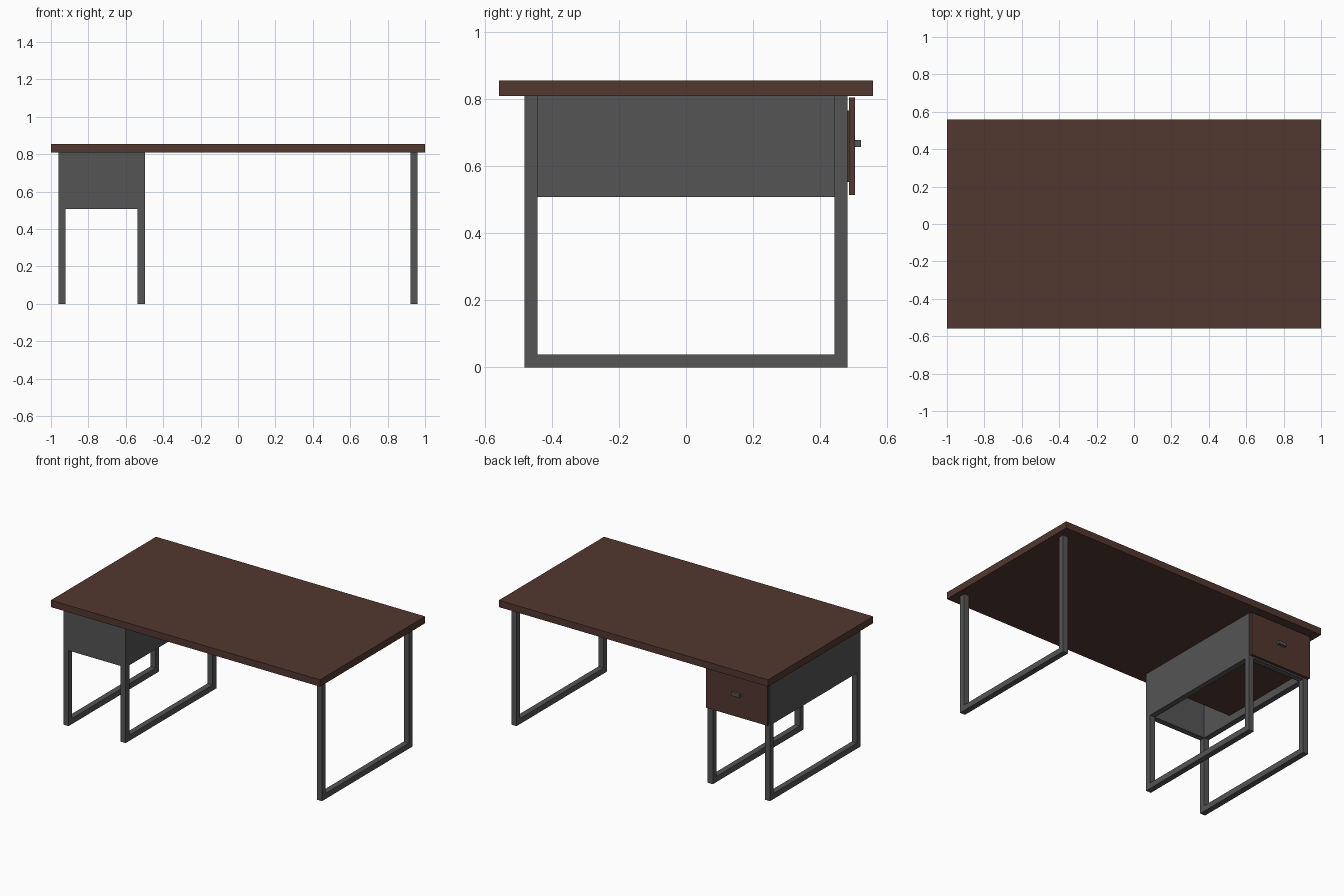
import bpy

if "Cube" in bpy.data.objects:
    bpy.data.objects.remove(bpy.data.objects["Cube"])

T = 0.038                      # steel tube thickness
TOP_Z0, TOP_Z1 = 0.809, 0.855  # desk top underside and surface
HALF_Y = 0.481                 # half depth of the frames
CAB_X0, CAB_X1, CAB_Z = -0.961, -0.498, 0.508


def material(name, rgb):
    m = bpy.data.materials.new(name)
    m.diffuse_color = (*rgb, 1)
    m.use_nodes = True
    m.node_tree.nodes["Principled BSDF"].inputs["Base Color"].default_value = m.diffuse_color
    return m


wood = material("dark_wood", (0.085, 0.038, 0.029))
steel = material("dark_steel", (0.09, 0.09, 0.09))


def box(name, x, y, z, mat):
    """Axis-aligned box from (min, max) ranges."""
    bpy.ops.mesh.primitive_cube_add(size=1)
    o = bpy.context.object
    o.name = name
    for v in o.data.vertices:
        v.co = [r[0] if c < 0 else r[1] for c, r in zip(v.co, (x, y, z))]
    o.data.materials.append(mat)
    return o


# Desk top
box("desk_top", (-1, 1), (-0.558, 0.558), (TOP_Z0, TOP_Z1), wood)

# Three U-shaped leg frames; the two left ones are capped by the cabinet front panel
inner = HALF_Y - T
for name, x0, front_top in (("outer_left", CAB_X0, CAB_Z),
                            ("inner_left", CAB_X1 - T, CAB_Z),
                            ("right", 0.961 - T, TOP_Z0)):
    xr = (x0, x0 + T)
    box(name + "_front_leg", xr, (-HALF_Y, -inner), (0, front_top), steel)
    box(name + "_back_leg", xr, (inner, HALF_Y), (0, TOP_Z0), steel)
    box(name + "_floor_rail", xr, (-inner, inner), (0, T), steel)

# Open-bottomed cabinet shell with a rail under the drawer
shell_z = (CAB_Z, TOP_Z0)
box("cabinet_front_panel", (CAB_X0, CAB_X1), (-HALF_Y, -inner), shell_z, steel)
for name, x0 in (("outer", CAB_X0), ("inner", CAB_X1 - T)):
    box("cabinet_%s_side" % name, (x0, x0 + T), (-inner, inner), shell_z, steel)
box("drawer_rail", (CAB_X0 + T, CAB_X1 - T), (inner, HALF_Y), (CAB_Z, CAB_Z + T), steel)

# Drawer: open tray, face and pull
dx0, dx1, dy0, dy1, dz0, dz1 = -0.916, -0.543, -0.2, 0.486, 0.552, 0.766
W = 0.018
box("drawer_floor", (dx0, dx1), (dy0, dy1), (dz0, dz0 + W), wood)
for name, x0 in (("outer", dx0), ("inner", dx1 - W)):
    box("drawer_%s_wall" % name, (x0, x0 + W), (dy0, dy1), (dz0 + W, dz1), wood)
box("drawer_end_wall", (dx0 + W, dx1 - W), (dy0, dy0 + W), (dz0 + W, dz1), wood)
box("drawer_face", (-0.957, -0.502), (dy1, 0.504), (0.514, 0.804), wood)
box("drawer_pull", (-0.76, -0.7), (0.504, 0.522), (0.656, 0.678), steel)
